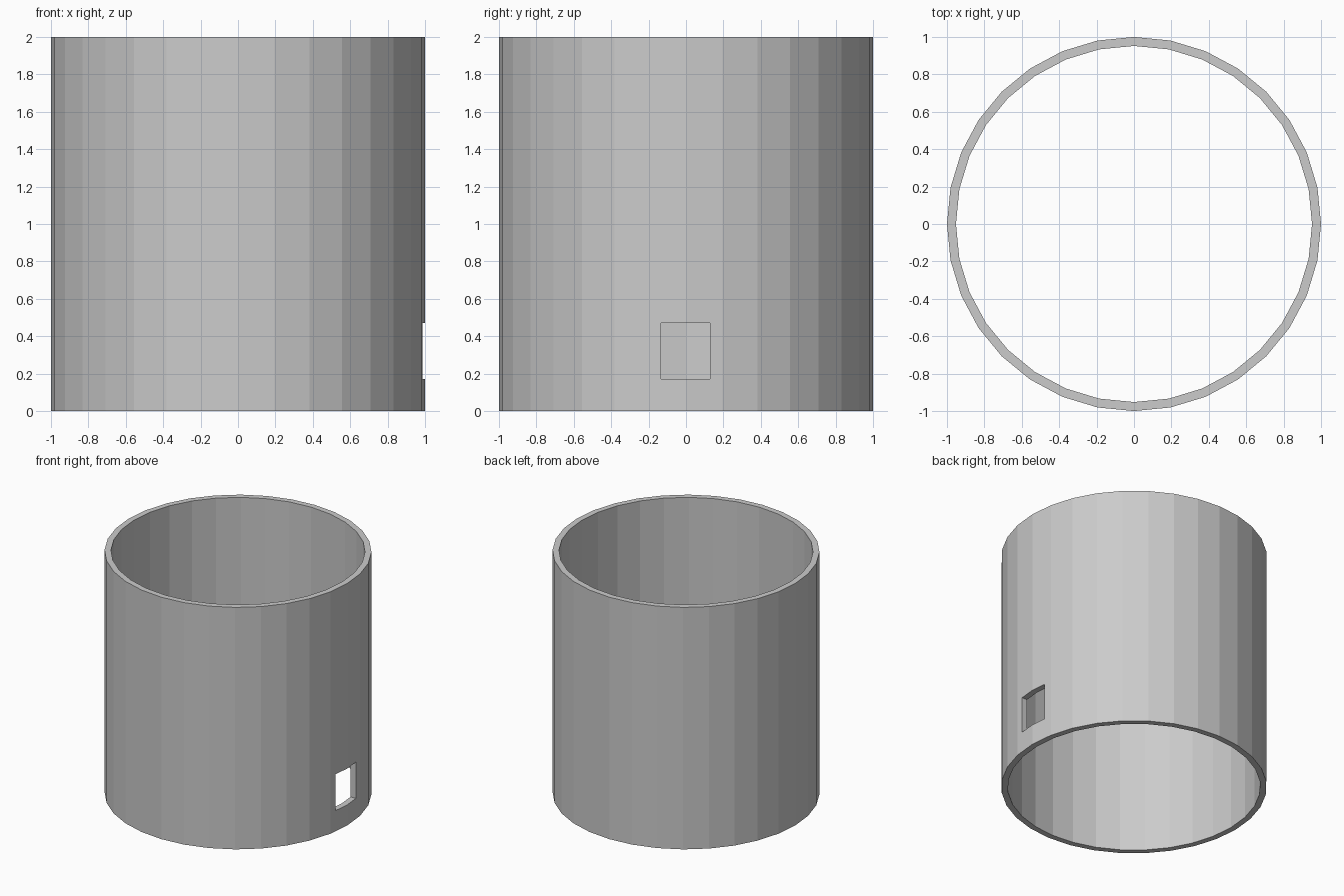
import bpy
import bmesh
from math import cos, sin, tau

if "Cube" in bpy.data.objects:
    bpy.data.objects.remove(bpy.data.objects["Cube"])

SIDES, HEIGHT = 32, 2.0
R_OUT, R_IN = 1.0, 0.952


def ring(bm, r, z):
    return [bm.verts.new((r * cos(tau * i / SIDES), r * sin(tau * i / SIDES), z))
            for i in range(SIDES)]


# Open tube wall: four rings joined into a closed loop of quads
bm = bmesh.new()
rings = [ring(bm, r, z) for r, z in
         ((R_OUT, 0), (R_OUT, HEIGHT), (R_IN, HEIGHT), (R_IN, 0))]
for k in range(4):
    a, b = rings[k], rings[(k + 1) % 4]
    for i in range(SIDES):
        j = (i + 1) % SIDES
        bm.faces.new((a[i], a[j], b[j], b[i]))
bmesh.ops.recalc_face_normals(bm, faces=bm.faces)
mesh = bpy.data.meshes.new("tube_wall")
bm.to_mesh(mesh)
bm.free()
tube = bpy.data.objects.new("tube_wall", mesh)
bpy.context.collection.objects.link(tube)

# Small rectangular window low on the right side
bpy.ops.mesh.primitive_cube_add(size=1, location=(1.0, -0.003, 0.32))
cutter = bpy.context.object
cutter.name = "window_cutter"
cutter.scale = (0.4, 0.264, 0.30)
cutter.hide_render = True
cutter.display_type = 'WIRE'

cut = tube.modifiers.new("window", 'BOOLEAN')
cut.operation = 'DIFFERENCE'
cut.solver = 'EXACT'
cut.object = cutter
